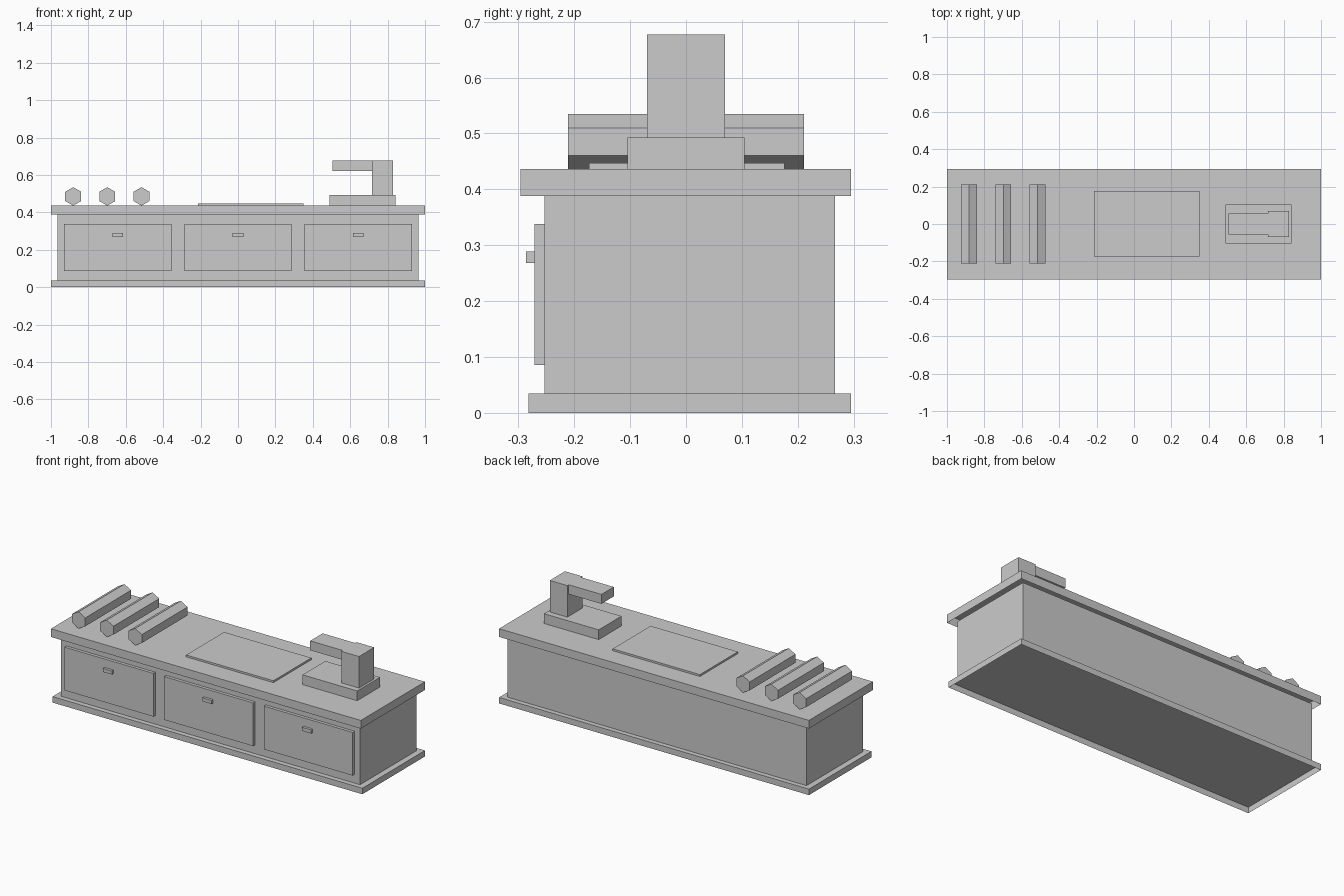
import bpy, bmesh, math
from mathutils import Matrix

if "Cube" in bpy.data.objects:
    bpy.data.objects.remove(bpy.data.objects["Cube"])

grey = bpy.data.materials.new("plain_grey")
grey.diffuse_color = (0.6, 0.6, 0.6, 1)
grey.use_nodes = True
grey.node_tree.nodes["Principled BSDF"].inputs["Base Color"].default_value = grey.diffuse_color


def finish(name, bm):
    mesh = bpy.data.meshes.new(name)
    bm.to_mesh(mesh)
    bm.free()
    mesh.materials.append(grey)
    obj = bpy.data.objects.new(name, mesh)
    bpy.context.collection.objects.link(obj)
    return obj


def box(name, x, y, z, open_bottom=False):
    bm = bmesh.new()
    size = [b - a for a, b in (x, y, z)]
    mid = [(a + b) / 2 for a, b in (x, y, z)]
    bmesh.ops.create_cube(bm, size=1, matrix=Matrix.Translation(mid) @ Matrix.Diagonal((*size, 1)))
    if open_bottom:
        bm.normal_update()
        under = [f for f in bm.faces if f.normal.z < -0.9]
        bmesh.ops.delete(bm, geom=under, context='FACES_ONLY')
    return finish(name, bm)


def hex_roll(name, x, z, radius, y):
    # six-sided bar lying along y, with a corner pointing up
    bm = bmesh.new()
    ring = [bm.verts.new((x + radius * math.sin(i * math.pi / 3), y[0],
                          z + radius * math.cos(i * math.pi / 3))) for i in range(6)]
    cap = bm.faces.new(ring)
    ext = bmesh.ops.extrude_face_region(bm, geom=[cap], use_keep_orig=True)
    moved = [v for v in ext["geom"] if isinstance(v, bmesh.types.BMVert)]
    bmesh.ops.translate(bm, verts=moved, vec=(0, y[1] - y[0], 0))
    bmesh.ops.recalc_face_normals(bm, faces=bm.faces)
    return finish(name, bm)


# cabinet: plinth and worktop are open underneath
box("plinth", (-1, 1), (-0.282, 0.295), (0, 0.035), True)
box("cabinet_body", (-0.965, 0.965), (-0.253, 0.267), (0.035, 0.39))
box("worktop", (-1, 1), (-0.296, 0.295), (0.388, 0.436), True)

# drawer fronts with handles
for i, cx in enumerate((-0.643, 0, 0.643)):
    box(f"drawer_front_{i + 1}", (cx - 0.287, cx + 0.287), (-0.271, -0.253), (0.086, 0.338))
    box(f"drawer_handle_{i + 1}", (cx - 0.029, cx + 0.029), (-0.286, -0.271), (0.268, 0.289))

# rolls on the left
for i, cx in enumerate((-0.881, -0.699, -0.516)):
    hex_roll(f"roll_{i + 1}", cx, 0.4855, 0.0493, (-0.211, 0.211))

# flat mat in the middle
box("mat", (-0.213, 0.35), (-0.174, 0.176), (0.436, 0.447))

# machine on the right
box("machine_base", (0.49, 0.843), (-0.105, 0.105), (0.436, 0.493))
box("machine_column", (0.717, 0.83), (-0.07, 0.07), (0.493, 0.677))
box("machine_arm", (0.506, 0.717), (-0.057, 0.057), (0.622, 0.677))
